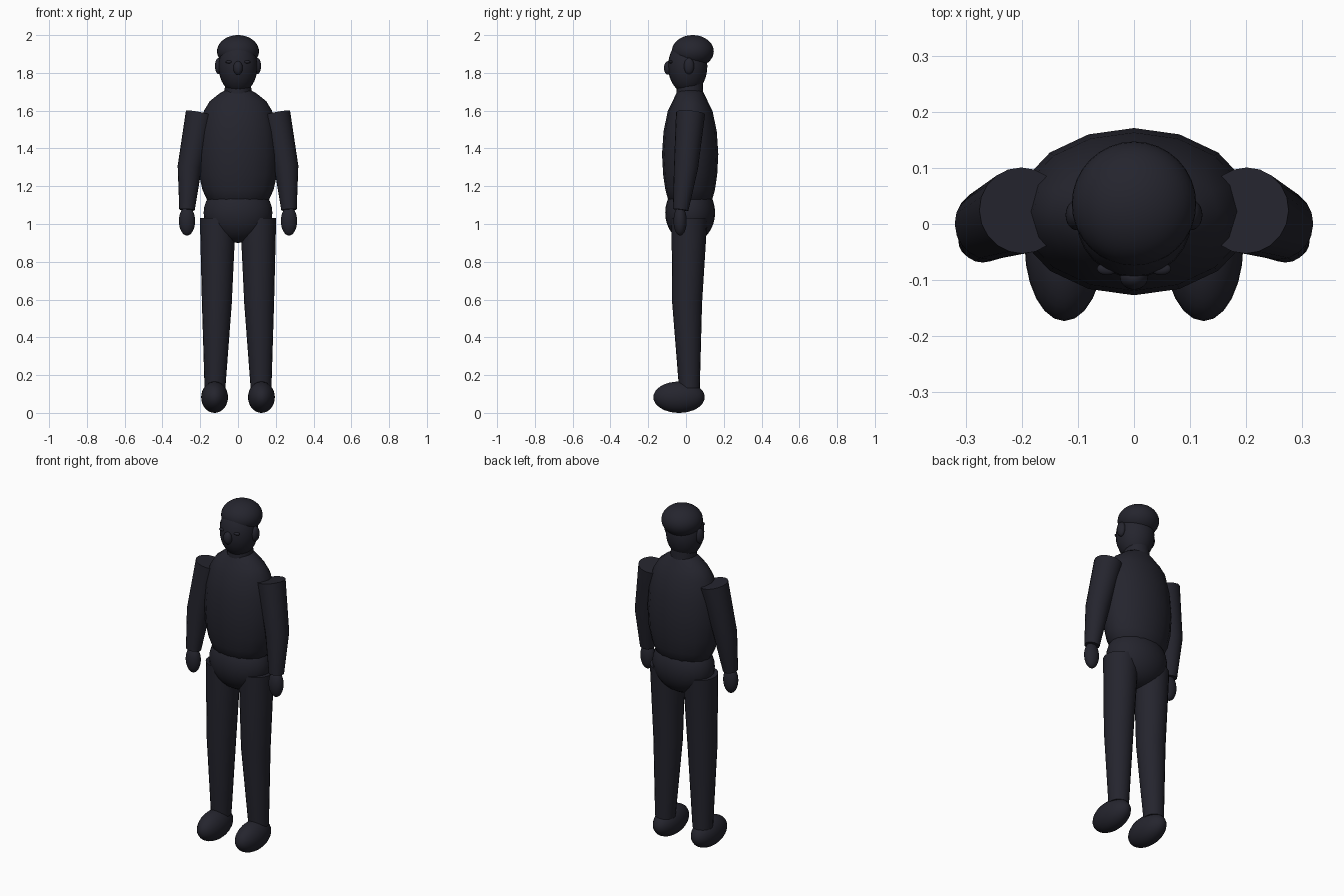
import bpy, bmesh, math
from mathutils import Vector

cube = bpy.data.objects.get("Cube")
if cube:
    bpy.data.objects.remove(cube, do_unlink=True)

navy = bpy.data.materials.new("dark_navy")
navy.use_nodes = True
COLOR = (0.018, 0.018, 0.027, 1)
navy.diffuse_color = COLOR
bsdf = navy.node_tree.nodes["Principled BSDF"]
bsdf.inputs["Base Color"].default_value = COLOR
bsdf.inputs["Roughness"].default_value = 0.8


def finish(name, bm):
    bmesh.ops.recalc_face_normals(bm, faces=bm.faces)
    mesh = bpy.data.meshes.new(name)
    bm.to_mesh(mesh)
    bm.free()
    mesh.materials.append(navy)
    obj = bpy.data.objects.new(name, mesh)
    bpy.context.collection.objects.link(obj)
    bpy.ops.object.select_all(action="DESELECT")
    obj.select_set(True)
    bpy.context.view_layer.objects.active = obj
    bpy.ops.object.shade_smooth_by_angle(angle=math.radians(40))
    return obj


def ellipsoid(name, center, radii, segments=24, rings=16):
    bm = bmesh.new()
    bmesh.ops.create_uvsphere(bm, u_segments=segments, v_segments=rings, radius=1)
    bmesh.ops.scale(bm, vec=radii, verts=bm.verts)
    bmesh.ops.translate(bm, vec=center, verts=bm.verts)
    return finish(name, bm)


def loft(name, rings):
    """Skin closed rings of points and cap both ends."""
    bm = bmesh.new()
    loops = [[bm.verts.new(p) for p in ring] for ring in rings]
    n = len(loops[0])
    for a, b in zip(loops, loops[1:]):
        for i in range(n):
            j = (i + 1) % n
            bm.faces.new((a[i], a[j], b[j], b[i]))
    bm.faces.new(loops[0])
    bm.faces.new(loops[-1])
    return finish(name, bm)


def limb(name, points, radii, sides=20):
    """Tapered tube through the joints, with flat ends square to the limb."""
    pts = [Vector(p) for p in points]
    rings = []
    for i, p in enumerate(pts):
        axis = (pts[min(i + 1, len(pts) - 1)] - pts[max(i - 1, 0)]).normalized()
        u = Vector((0, 1, 0)).cross(axis).normalized()
        v = axis.cross(u)
        angles = [math.tau * k / sides for k in range(sides)]
        rings.append([p + radii[i] * (u * math.cos(a) + v * math.sin(a)) for a in angles])
    return loft(name, rings)


# Torso: height, half width, half depth
profile = [(1.09, .12, .08), (1.13, .165, .117), (1.18, .188, .131), (1.26, .206, .143),
           (1.37, .212, .149), (1.49, .203, .141), (1.60, .180, .118),
           (1.65, .150, .093), (1.69, .100, .074), (1.71, .065, .062)]
loft("torso", [[(w * math.sin(math.tau * k / 16), .022 + d * math.cos(math.tau * k / 16), z)
                for k in range(16)] for z, w, d in profile])
ellipsoid("pelvis", (0, .022, 1.06), (.182, .132, .16))

# Head
limb("neck", [(0, .02, 1.64), (0, .02, 1.78)], [.073, .068])
ellipsoid("head", (0, .009, 1.835), (.103, .104, .145))
ellipsoid("hair", (0, .036, 1.914), (.111, .111, .086), 32, 20)
ellipsoid("nose", (0, -.095, 1.826), (.025, .022, .036))

# Paired parts
for side, s in (("right", -1), ("left", 1)):
    ellipsoid(side + "_ear", (s * .102, .016, 1.836), (.02, .027, .043))
    ellipsoid(side + "_eye", (s * .048, -.08, 1.858), (.018, .011, .008))
    limb(side + "_arm",
         [(s * .200, .024, 1.586), (s * .256, 0, 1.30), (s * .270, -.028, 1.075)],
         [.077, .064, .041])
    ellipsoid(side + "_hand", (s * .270, -.031, 1.016), (.043, .035, .077))
    limb(side + "_leg",
         [(s * .107, .018, 1.03), (s * .112, .006, .58), (s * .122, .018, .13)],
         [.095, .079, .055])
    ellipsoid(side + "_foot", (s * .124, -.037, .083), (.071, .136, .083))
